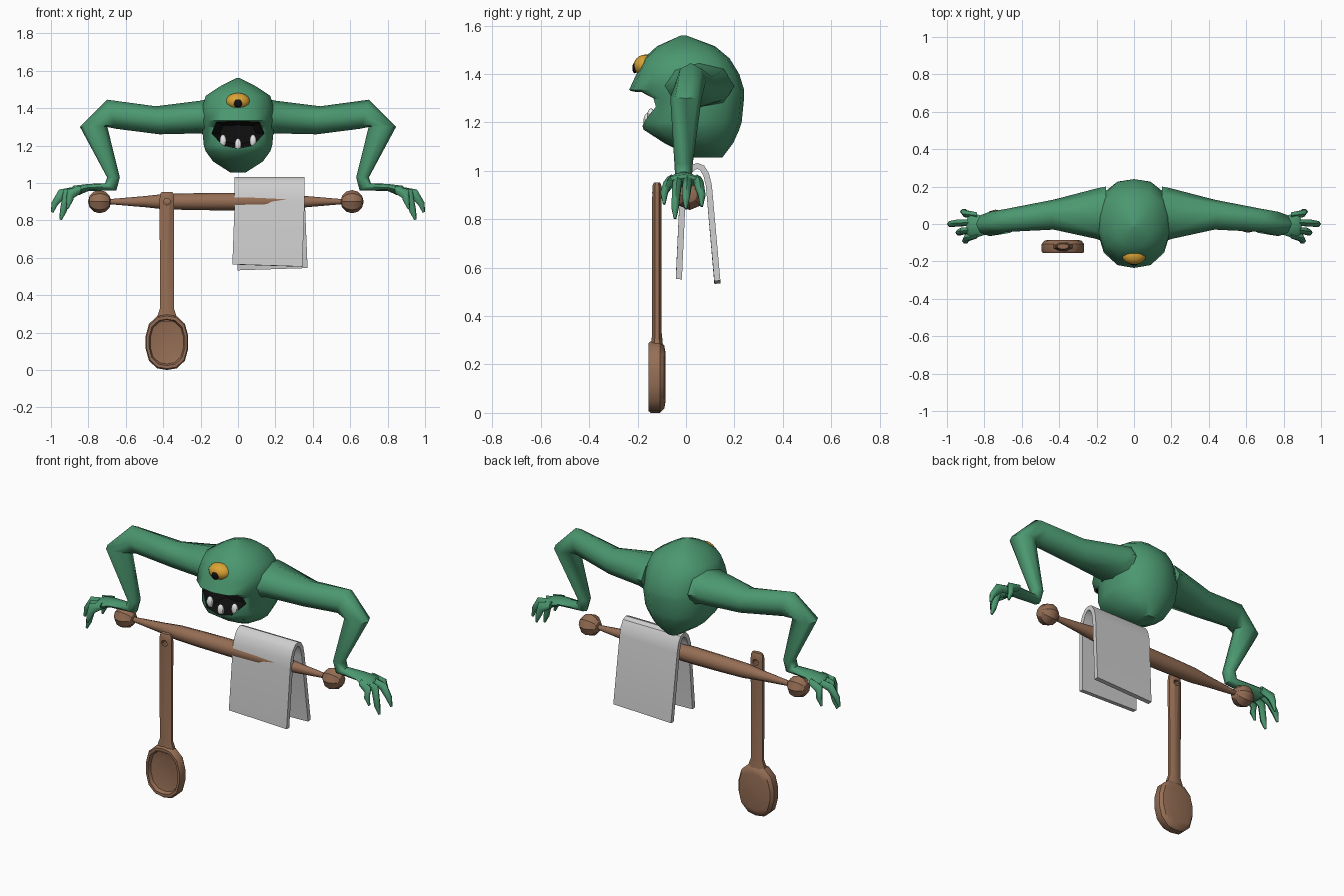
import bpy, bmesh, math
from mathutils import Vector

default = bpy.data.objects.get("Cube")
if default:
    bpy.data.objects.remove(default, do_unlink=True)


def material(name, rgb):
    m = bpy.data.materials.new(name)
    m.use_nodes = True
    m.diffuse_color = (*rgb, 1)
    m.node_tree.nodes["Principled BSDF"].inputs["Base Color"].default_value = (*rgb, 1)
    return m


GREEN = material("green skin", (0.07, 0.31, 0.16))
WOOD = material("brown wood", (0.3, 0.155, 0.09))
CLOTH = material("grey cloth", (0.62, 0.62, 0.62))
AMBER = material("amber eye", (0.71, 0.37, 0.035))
BLACK = material("black", (0.005, 0.005, 0.005))
WHITE = material("tooth white", (0.8, 0.8, 0.8))


def finish(bm, name, mats, angle):
    bmesh.ops.recalc_face_normals(bm, faces=bm.faces)
    me = bpy.data.meshes.new(name)
    bm.to_mesh(me)
    bm.free()
    for m in mats:
        me.materials.append(m)
    ob = bpy.data.objects.new(name, me)
    bpy.context.collection.objects.link(ob)
    smooth(ob, angle)
    return ob


def smooth(ob, angle):
    bpy.ops.object.select_all(action='DESELECT')
    ob.select_set(True)
    bpy.context.view_layer.objects.active = ob
    bpy.ops.object.shade_smooth_by_angle(angle=math.radians(angle))


def loft(name, rings, mats, angle=30):
    """Skin a list of equal rings and close both ends."""
    bm = bmesh.new()
    vs = [[bm.verts.new(p) for p in r] for r in rings]
    n = len(vs[0])
    for a, b in zip(vs, vs[1:]):
        for i in range(n):
            j = (i + 1) % n
            bm.faces.new((a[i], a[j], b[j], b[i]))
    bm.faces.new(vs[0])
    bm.faces.new(vs[-1])
    return finish(bm, name, mats, angle)


def oval(n, power=2.0):
    """Unit rounded outline; a higher power is squarer."""
    out = []
    for i in range(n):
        a = 2 * math.pi * (i + 0.5) / n
        c, s = math.cos(a), math.sin(a)
        k = (abs(c) ** power + abs(s) ** power) ** (-1 / power)
        out.append((c * k, s * k))
    return out


def ball(name, loc, size, mat, seg=10, rows=6, angle=30, axis='Z'):
    bm = bmesh.new()
    bmesh.ops.create_uvsphere(bm, u_segments=seg, v_segments=rows, radius=1)
    for v in bm.verts:
        p = v.co.zxy if axis == 'X' else v.co
        v.co = Vector(a * b + c for a, b, c in zip(p, size, loc))
    return finish(bm, name, [mat], angle)


def cut(ob, cutter):
    cutter.hide_render = True
    mod = ob.modifiers.new("cut", 'BOOLEAN')
    mod.operation, mod.solver, mod.object = 'DIFFERENCE', 'EXACT', cutter
    bpy.context.view_layer.objects.active = ob
    bpy.ops.object.modifier_apply(modifier=mod.name)
    bpy.data.objects.remove(cutter, do_unlink=True)


# Head: stacked rings of (height, half width, front, back)
head_rows = [(1.055, .04, .03, .15), (1.115, .135, -.09, .195), (1.17, .175, -.175, .22),
             (1.2, .185, -.185, .23), (1.3, .195, -.178, .24), (1.335, .195, -.235, .24),
             (1.40, .195, -.205, .22), (1.465, .175, -.175, .18), (1.515, .1, -.12, .12),
             (1.56, .01, -.02, .0)]
head = loft("head", [[(x * w, (f + b) / 2 + y * (b - f) / 2, z) for x, y in oval(14, 2.4)]
                     for z, w, f, b in head_rows], [GREEN, BLACK], 40)

# Mouth cavity with a dark lining
half = [(0, 1.185), (.08, 1.2), (.14, 1.265), (.115, 1.325), (0, 1.33)]
outline = half + [(-x, z) for x, z in half[-2:0:-1]]
mouth = loft("mouth_cutter", [[(x * k, y, 1.26 + (z - 1.26) * k) for x, z in outline]
                              for y, k in ((-.3, 1), (-.1, 1), (-.03, .7))], [GREEN, BLACK])
for p in mouth.data.polygons:
    p.material_index = 1
cut(head, mouth)
smooth(head, 40)

# Teeth along the lower lip
for i, (x, y, z) in enumerate([(-.08, -.145, 1.225), (0, -.16, 1.205), (.08, -.145, 1.225)]):
    ball(f"tooth_{i + 1}", (x, y, z), (.02, .016, .034), WHITE, 6, 6, 60)

# Single eye and pupil
ball("eye", (0, -.165, 1.435), (.066, .052, .046), AMBER, 16, 10, 60)
ball("pupil", (0, -.212, 1.425), (.022, .01, .022), BLACK, 12, 8, 60)


def limb(name, side, rows, n=8):
    """Rings given by outer point, inner point, y centre and y radius."""
    rings = []
    for xa, za, xb, zb, y, r in rows:
        a, b = Vector((xa, 0, za)), Vector((xb, 0, zb))
        mid, arm = (a + b) / 2, (a - b) / 2
        ring = []
        for i in range(n):
            t = 2 * math.pi * i / n
            p = mid + arm * math.cos(t) + Vector((0, y + r * math.sin(t), 0))
            ring.append((side * p.x, p.y, p.z))
        rings.append(ring)
    return loft(name, rings, [GREEN], 60)


arm_rows = [(.15, 1.45, .15, 1.25, .05, .15), (.2, 1.44, .2, 1.265, .055, .135),
            (.44, 1.41, .42, 1.26, .05, .08), (.70, 1.445, .655, 1.29, .02, .062),
            (.845, 1.30, .70, 1.305, 0, .065), (.7, 1.03, .632, 1.03, -.01, .038),
            (.71, .998, .65, .96, -.01, .035), (.8, .995, .8, .957, -.01, .048),
            (.88, .985, .85, .935, -.01, .072), (.895, .97, .87, .935, -.01, .06)]
fingers = [(-.06, .92, -.09, .86), (-.03, .955, -.045, .80),
           (.01, 1.0, .0, .84), (.045, .93, .065, .85)]
for side, label in ((1, "left"), (-1, "right")):
    limb(label + "_arm", side, arm_rows)
    for i, (y, tx, ty, tz) in enumerate(fingers):
        kx = .45 * .86 + .55 * tx
        limb(f"{label}_finger_{i + 1}", side,
             [(.84, .985, .84, .945, y, .02),
              (kx + .02, .965, kx - .015, .92, (y + ty) / 2, .021),
              (tx - .003, tz + .055, tx - .038, tz + .045, ty, .018),
              (tx, tz + .006, tx - .012, tz, ty, .006)], 6)

# Hanging rod with a ball on each end
rod_x, rod_y, rod_z = -.065, .015, .9
half_rod = [(.64, .012), (.43, .03), (.33, .041), (.17, .045)]
profile = [(-x, r) for x, r in half_rod] + [(0, .047)] + half_rod[::-1]
loft("rod", [[(rod_x + x, rod_y + c * r, rod_z + s * r) for c, s in oval(10)]
             for x, r in profile], [WOOD], 40)
for s, label in ((1, "left"), (-1, "right")):
    ball(label + "_rod_knob", (rod_x + s * .675, rod_y, rod_z), (.062,) * 3, WOOD, 8, 6, axis='X')

# Towel folded over the rod: outer path of (y, z, sideways shift)
path = [(-.042, .565, -.012), (-.026, .90, 0), (-.018, .955, 0), (.0, 1.0, 0), (.022, 1.025, 0),
        (.048, 1.033, 0), (.075, 1.022, 0), (.095, .99, 0), (.107, .94, 0), (.142, .535, .016)]
sheet = []
for i, (y, z, dx) in enumerate(path):
    p, q = path[max(i - 1, 0)], path[min(i + 1, len(path) - 1)]
    t = Vector((q[0] - p[0], q[1] - p[1])).normalized() * .025
    iy, iz = y + t.y, z - t.x
    x0, x1 = -.018 + dx, .356 + dx
    tilt = .012 if i in (0, len(path) - 1) else 0
    tilt = -tilt if i == 0 else tilt
    sheet.append([(x0, y, z), (x1, y, z + tilt), (x1, iy, iz + tilt), (x0, iy, iz)])
loft("towel", sheet, [CLOTH], 35)

# Spoon bowl: hollow floor, rim, wall and rounded back
bowl = [(-.128, .55), (-.135, .78), (-.155, .84), (-.155, .95), (-.145, 1), (-.108, 1),
        (-.09, .88), (-.085, .7)]
loft("spoon_bowl", [[(-.38 + x * .115 * k, y, .148 + z * .148 * k) for x, z in oval(14, 2.5)]
                    for y, k in bowl], [WOOD], 35)

# Spoon handle with a hanging hole
grip = [(.26, .06, .026), (.295, .05, .024), (.33, .038, .02), (.91, .04, .02),
        (.938, .038, .019), (.952, .03, .013)]
handle = loft("spoon_handle", [[(-.38 + x * w, -.12 + y * d, z) for x, y in oval(8, 3)]
                               for z, w, d in grip], [WOOD])
hole = loft("hole_cutter", [[(-.38 + x * .018, y, .9 + z * .018) for x, z in oval(10)]
                            for y in (-.2, -.04)], [WOOD])
cut(handle, hole)
smooth(handle, 30)
